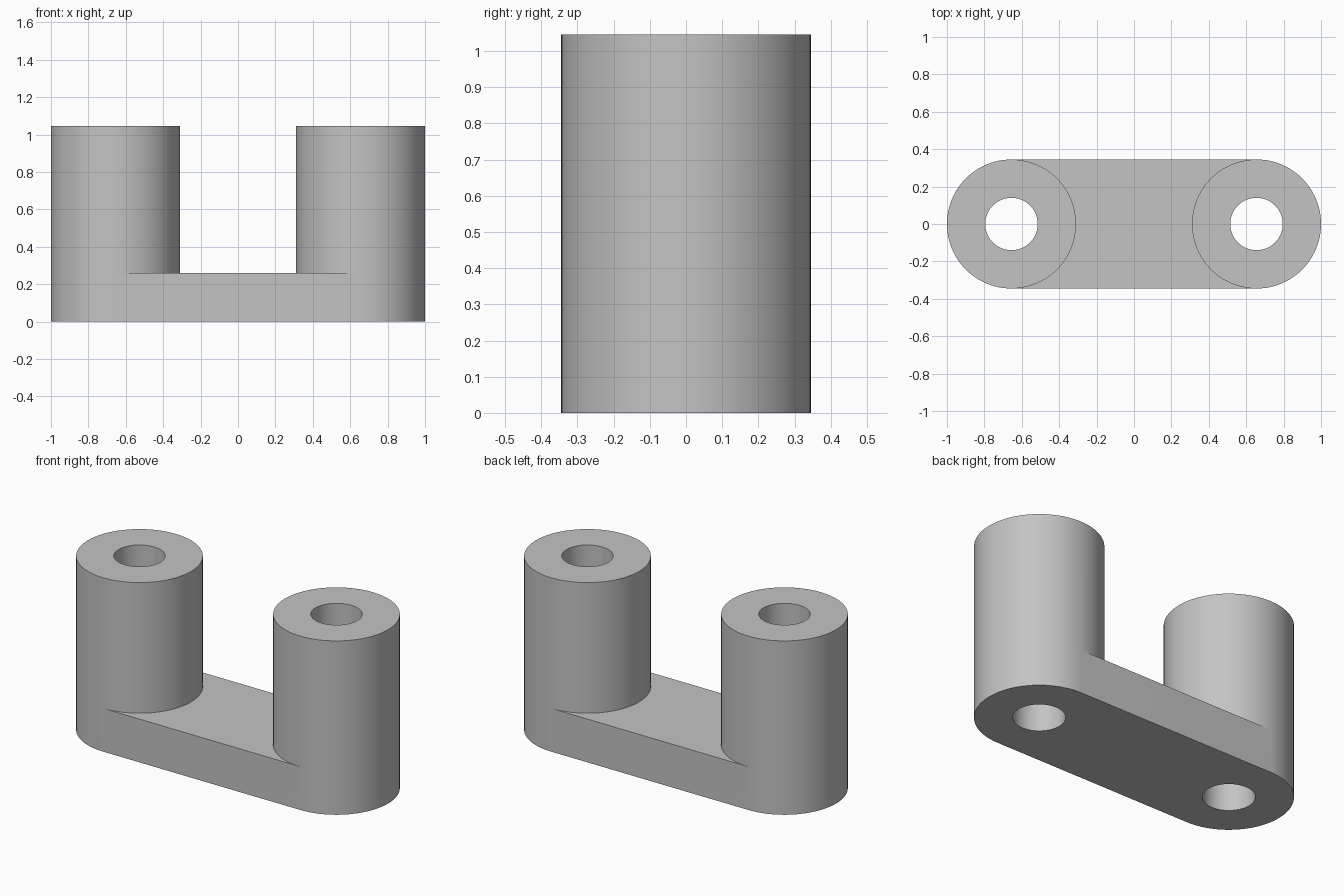
import bpy, bmesh
from math import cos, sin, pi

cube = bpy.data.objects.get("Cube")
if cube:
    bpy.data.objects.remove(cube, do_unlink=True)

# Dimensions
RADIUS, BORE = 0.345, 0.14
CENTRE = 1 - RADIUS
PLATE, HEIGHT = 0.26, 1.045
SEGMENTS = 96

grey = bpy.data.materials.new("plain grey")
grey.use_nodes = True
colour = (0.55, 0.55, 0.55, 1)
grey.diffuse_color = colour
grey.node_tree.nodes["Principled BSDF"].inputs["Base Color"].default_value = colour

bm = bmesh.new()


def ring(radius, z):
    """Circle of vertices around the post axis, starting at the front."""
    angles = [2 * pi * i / SEGMENTS - pi / 2 for i in range(SEGMENTS)]
    return [bm.verts.new((CENTRE + radius * cos(a), radius * sin(a), z)) for a in angles]


def bridge(a, b):
    """Quads between two equal rows of vertices."""
    for i in range(len(a) - 1):
        bm.faces.new((a[i], a[i + 1], b[i + 1], b[i]))


def closed(row):
    return row + row[:1]


# Post with a through bore
outer_low, outer_mid, outer_top = [closed(ring(RADIUS, z)) for z in (0, PLATE, HEIGHT)]
bore_low, bore_top = [closed(ring(BORE, z)) for z in (0, HEIGHT)]
half = SEGMENTS // 2
bridge(outer_low[:half + 1], outer_mid[:half + 1])
bridge(outer_mid, outer_top)
bridge(outer_top, bore_top)
bridge(bore_top, bore_low)
bridge(bore_low, outer_low)

# Half of the connecting plate, from the post's inner arc to the middle
rows = []
for arc in (outer_low[half:], outer_mid[half:]):
    middle = [bm.verts.new((0, v.co.y, v.co.z)) for v in arc]
    bridge(arc, middle)
    rows.append((arc, middle))
(low_arc, low_mid), (high_arc, high_mid) = rows
for end in (0, -1):
    bm.faces.new((low_arc[end], low_mid[end], high_mid[end], high_arc[end]))

bmesh.ops.recalc_face_normals(bm, faces=bm.faces)
# The middle is open, so make sure the normals point outward
bm.faces.ensure_lookup_table()
top = max(bm.faces, key=lambda f: f.calc_center_median().z)
if top.normal.z < 0:
    bmesh.ops.reverse_faces(bm, faces=bm.faces)

mesh = bpy.data.meshes.new("twin_post_bracket")
bm.to_mesh(mesh)
bm.free()
mesh.materials.append(grey)
bracket = bpy.data.objects.new("twin_post_bracket", mesh)
bpy.context.collection.objects.link(bracket)

# Mirror to the other post
mirror = bracket.modifiers.new("Mirror", "MIRROR")
mirror.use_clip = True

bpy.ops.object.select_all(action="DESELECT")
bracket.select_set(True)
bpy.context.view_layer.objects.active = bracket
bpy.ops.object.shade_smooth_by_angle(angle=pi / 6)
